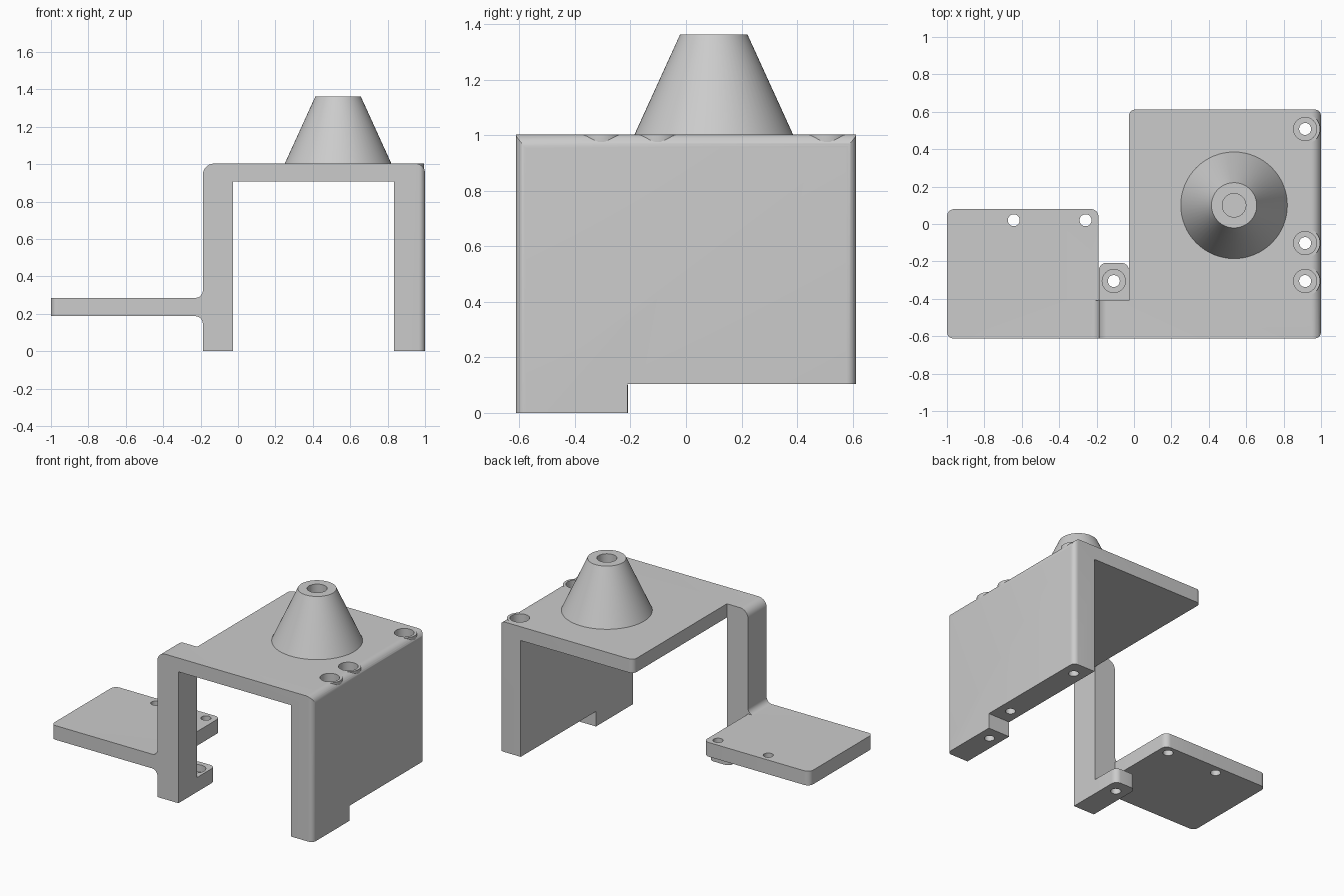
import bpy, bmesh, math
from mathutils import Vector, Matrix

if "Cube" in bpy.data.objects:
    bpy.data.objects.remove(bpy.data.objects["Cube"], do_unlink=True)

grey = bpy.data.materials.new("plain_grey")
grey.use_nodes = True
grey.diffuse_color = (0.6, 0.6, 0.6, 1)
grey.node_tree.nodes["Principled BSDF"].inputs["Base Color"].default_value = (0.6, 0.6, 0.6, 1)


def add_object(name, bm):
    bmesh.ops.recalc_face_normals(bm, faces=bm.faces)
    mesh = bpy.data.meshes.new(name)
    bm.to_mesh(mesh)
    bm.free()
    mesh.materials.append(grey)
    obj = bpy.data.objects.new(name, mesh)
    bpy.context.collection.objects.link(obj)
    return obj


def rounded(corners, steps=8):
    """Outline from (u, v, radius) corners, each rounded by a tangent arc."""
    out = []
    for i, (u, v, r) in enumerate(corners):
        p = Vector((u, v))
        if r == 0:
            out.append(p)
            continue
        a = (Vector(corners[i - 1][:2]) - p).normalized()
        b = (Vector(corners[(i + 1) % len(corners)][:2]) - p).normalized()
        centre = p + (a + b) * r
        for k in range(steps + 1):
            t = k / steps * math.pi / 2
            out.append(centre - b * r * math.cos(t) - a * r * math.sin(t))
    return out


def prism(name, corners, low, high, axis="Z"):
    """Extrude an outline along Z (plan) or Y (front profile)."""
    bm = bmesh.new()
    place = (lambda p: (p.x, p.y, low)) if axis == "Z" else (lambda p: (p.x, low, p.y))
    face = bm.faces.new([bm.verts.new(place(p)) for p in rounded(corners)])
    ext = bmesh.ops.extrude_face_region(bm, geom=[face])
    move = Vector((0, 0, high - low)) if axis == "Z" else Vector((0, high - low, 0))
    bmesh.ops.translate(bm, vec=move, verts=[g for g in ext["geom"] if isinstance(g, bmesh.types.BMVert)])
    return add_object(name, bm)


def box(name, x, y, z):
    return prism(name, [(x[0], y[0], 0), (x[1], y[0], 0), (x[1], y[1], 0), (x[0], y[1], 0)], *z)


def cylinder(name, x, y, low, high, r1, r2=None, sides=40):
    bm = bmesh.new()
    bmesh.ops.create_cone(bm, cap_ends=True, segments=sides, radius1=r1,
                          radius2=r1 if r2 is None else r2, depth=high - low,
                          matrix=Matrix.Translation((x, y, (low + high) / 2)))
    return add_object(name, bm)


def combine(target, tool, operation):
    mod = target.modifiers.new("combine", "BOOLEAN")
    mod.operation = operation
    mod.solver = "EXACT"
    mod.object = tool
    bpy.context.view_layer.objects.active = target
    bpy.ops.object.modifier_apply(modifier=mod.name)
    bpy.data.objects.remove(tool, do_unlink=True)


# Front profile: shelf, left leg, top plate and right wall in one band
bracket = prism("mount_bracket", [
    (-1, 0.187, 0), (-0.188, 0.187, 0.04), (-0.188, 0, 0), (-0.027, 0, 0),
    (-0.027, 0.908, 0), (0.835, 0.908, 0), (0.835, 0, 0), (1, 0, 0),
    (1, 1.003, 0.05), (-0.188, 1.003, 0.06), (-0.188, 0.285, 0.04), (-1, 0.285, 0)],
    -0.7, 0.7, "Y")

# Plan outline trims the band to its footprint
plan = prism("plan_outline", [
    (-1, -0.612, 0.035), (1, -0.612, 0.035), (1, 0.612, 0.035), (-0.027, 0.612, 0.035),
    (-0.027, -0.408, 0), (-0.19, -0.408, 0), (-0.19, 0.08, 0.04), (-1, 0.08, 0.04)],
    -0.1, 1.2)
combine(bracket, plan, "INTERSECT")

# Keep the shelf fillets only beside the leg, and step the wall's lower edge
for z in ((-0.1, 0.187), (0.285, 0.5)):
    combine(bracket, box("fillet_trim", (-0.4, -0.1), (-0.408, 0.2), z), "DIFFERENCE")
combine(bracket, box("wall_step", (0.7, 1.1), (-0.21, 0.8), (-0.1, 0.104)), "DIFFERENCE")

# Foot behind the left leg
foot = prism("foot", [(-0.188, -0.45, 0), (-0.027, -0.45, 0),
                      (-0.027, -0.208, 0.04), (-0.188, -0.208, 0.04)], 0, 0.1)
combine(bracket, foot, "UNION")

# Cone boss with a blind bore
slope = (0.285 - 0.121) / 0.36
boss = cylinder("cone_boss", 0.535, 0.1, 0.953, 1.363, 0.285 + 0.05 * slope, 0.121, 64)
combine(bracket, boss, "UNION")
combine(bracket, cylinder("cone_bore", 0.535, 0.1, 1.003, 1.5, 0.063), "DIFFERENCE")

# Collars that fill the rounded edge around the wall's screw holes
wall_holes = [(0.915, 0.508, 0.104), (0.915, -0.102, 0.104), (0.915, -0.305, 0)]
for x, y, _ in wall_holes:
    combine(bracket, cylinder("collar", x, y, 0.93, 1.003, 0.08), "UNION")

# Counterbored screw holes in the wall and foot
for x, y, base in wall_holes + [(-0.108, -0.305, 0)]:
    top = 1.2 if x > 0 else 0.3
    combine(bracket, cylinder("head_bore", x, y, base + 0.05, top, 0.062), "DIFFERENCE")
    combine(bracket, cylinder("screw_hole", x, y, -0.1, base + 0.08, 0.032), "DIFFERENCE")

# Plain holes in the shelf
for x in (-0.643, -0.259):
    combine(bracket, cylinder("shelf_hole", x, 0.02, 0.1, 0.4, 0.032), "DIFFERENCE")

bpy.ops.object.select_all(action="DESELECT")
bracket.select_set(True)
bpy.context.view_layer.objects.active = bracket
bpy.ops.object.shade_smooth_by_angle(angle=math.radians(25))
